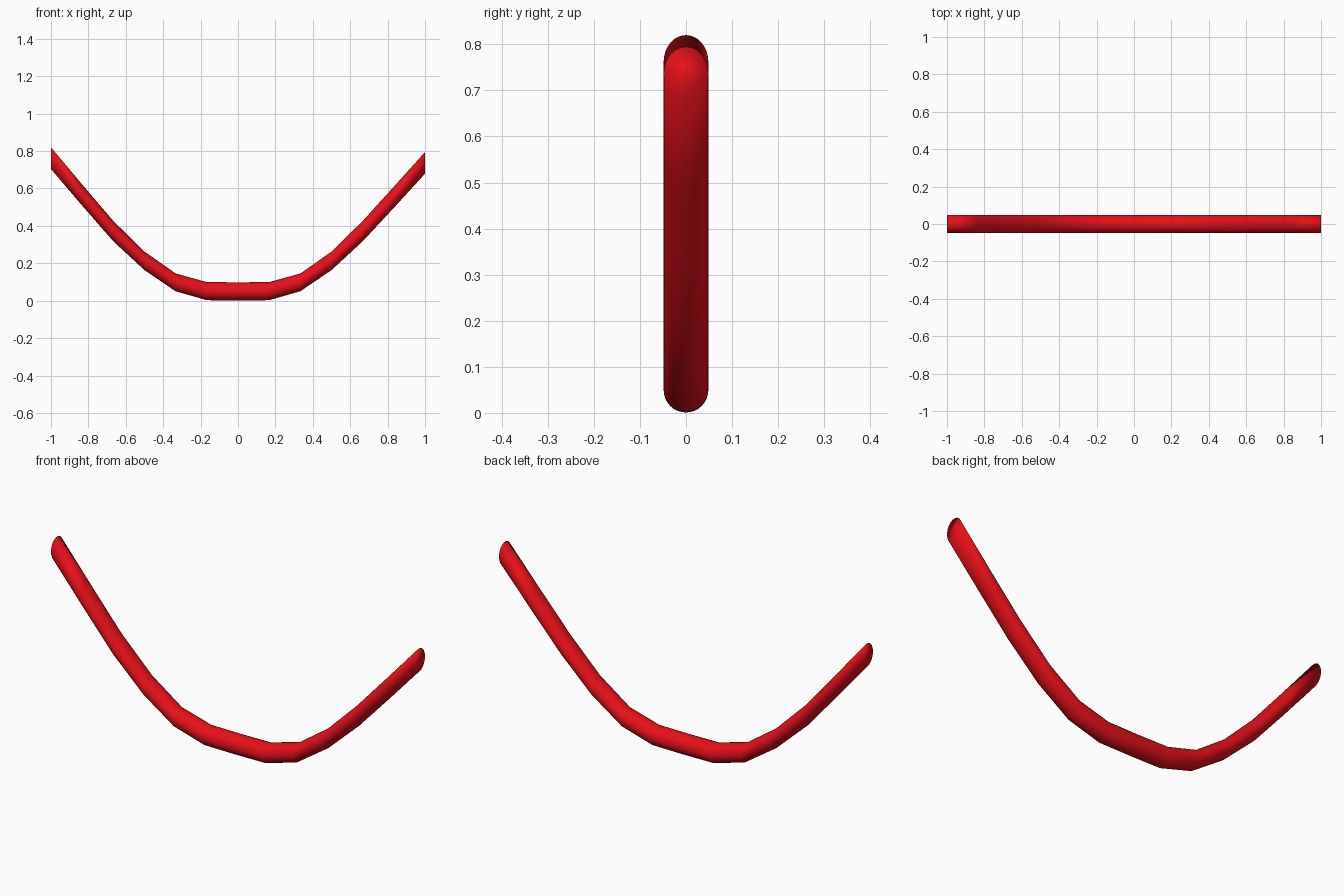
import bpy, bmesh, math

if "Cube" in bpy.data.objects:
    bpy.data.objects.remove(bpy.data.objects["Cube"])

SIDES = 32
HALF_WIDTH = 0.0485

# Stations along the curve: x, centre height, vertical radius
half = [(1/6, 0.051, 0.0485), (1/3, 0.098, 0.0475), (0.5, 0.213, 0.0495), (2/3, 0.372, 0.0545)]
path = [(-1, 0.762, 0.058), (-5/6, 0.565, 0.0565)]
path += [(-x, z, r) for x, z, r in reversed(half)]
path += [(0, 0.0495, 0.0485)] + half
path += [(5/6, 0.553, 0.0565), (1, 0.737, 0.058)]

# Sagging tube: upright elliptical sections bridged together, closed at both ends
bm = bmesh.new()
rings = []
for x, z, r in path:
    angles = [2 * math.pi * i / SIDES for i in range(SIDES)]
    rings.append([bm.verts.new((x, HALF_WIDTH * math.cos(a), z + r * math.sin(a))) for a in angles])
for a, b in zip(rings, rings[1:]):
    for i in range(SIDES):
        j = (i + 1) % SIDES
        bm.faces.new((a[i], a[j], b[j], b[i]))
bm.faces.new(rings[0])
bm.faces.new(rings[-1])
bmesh.ops.recalc_face_normals(bm, faces=bm.faces)
for f in bm.faces:
    f.smooth = True

mesh = bpy.data.meshes.new("curved_tube")
bm.to_mesh(mesh)
bm.free()
tube = bpy.data.objects.new("curved_tube", mesh)
bpy.context.collection.objects.link(tube)

# Red finish
red = bpy.data.materials.new("red")
red.diffuse_color = (0.8, 0.005, 0.01, 1)
red.use_nodes = True
red.node_tree.nodes["Principled BSDF"].inputs["Base Color"].default_value = red.diffuse_color
mesh.materials.append(red)
